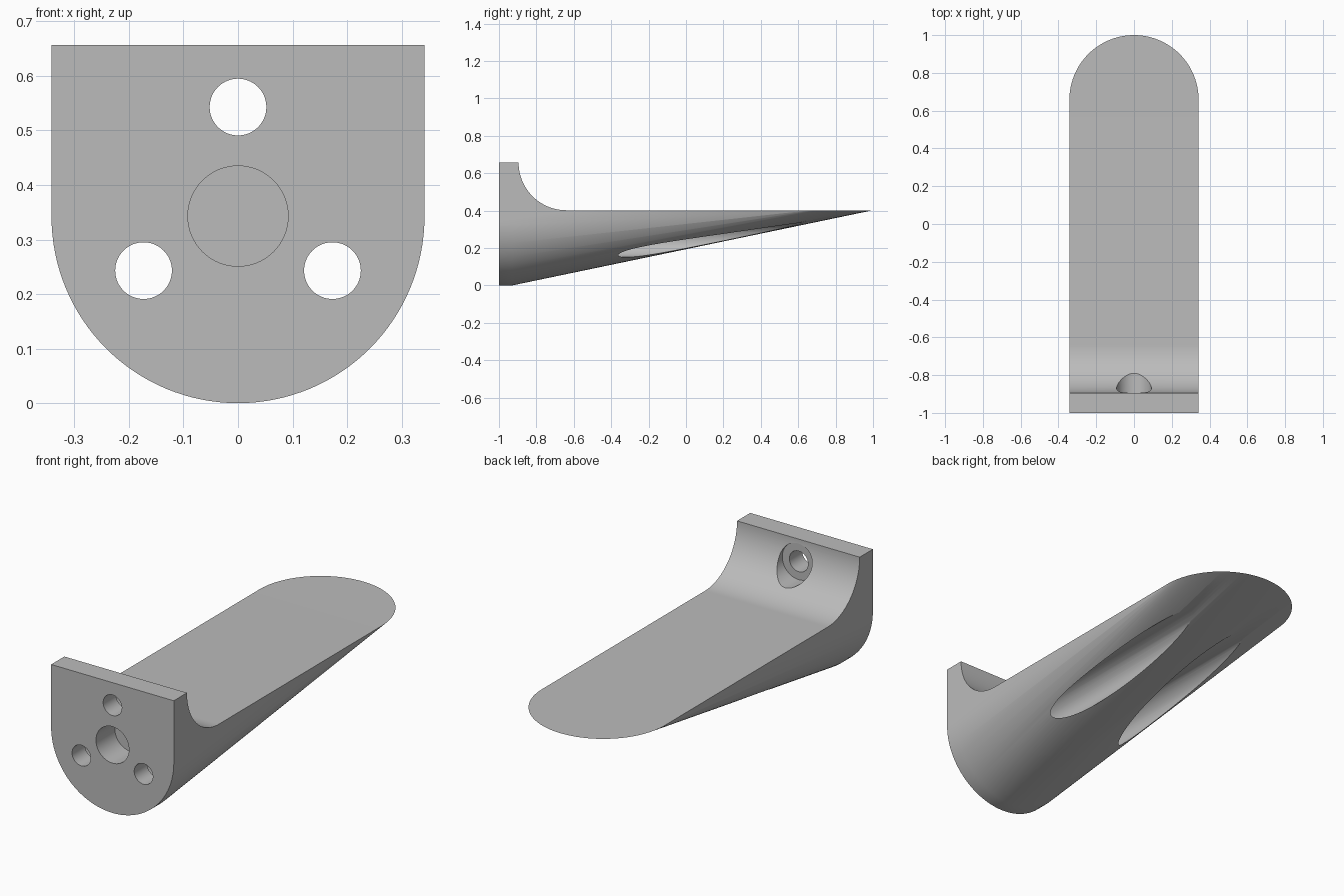
import bpy, bmesh, math
from mathutils import Matrix, Vector

if "Cube" in bpy.data.objects:
    bpy.data.objects.remove(bpy.data.objects["Cube"], do_unlink=True)

R = 0.342          # half width, also the radius of both rounded ends
TOP = 0.657        # top of the mounting plate
SHELF = 0.402      # flat upper surface
PLATE_BACK = -0.895
FILLET = TOP - SHELF
SEG = 64

grey = bpy.data.materials.new("plain_grey")
grey.use_nodes = True
grey.diffuse_color = (0.5, 0.5, 0.5, 1)
grey.node_tree.nodes["Principled BSDF"].inputs["Base Color"].default_value = (0.5, 0.5, 0.5, 1)


def make_object(name, bm):
    bmesh.ops.recalc_face_normals(bm, faces=bm.faces)
    mesh = bpy.data.meshes.new(name)
    bm.to_mesh(mesh)
    bm.free()
    mesh.materials.append(grey)
    obj = bpy.data.objects.new(name, mesh)
    bpy.context.collection.objects.link(obj)
    return obj


def arc(cx, cy, r, start, end, n=SEG):
    angles = [math.radians(start + (end - start) * i / n) for i in range(n + 1)]
    return [(cx + r * math.cos(a), cy + r * math.sin(a)) for a in angles]


def bore(name, x, z, r, y0, y1):
    bm = bmesh.new()
    place = Matrix.Translation((x, (y0 + y1) / 2, z)) @ Matrix.Rotation(math.pi / 2, 4, 'X')
    bmesh.ops.create_cone(bm, cap_ends=True, segments=SEG, radius1=r, radius2=r,
                          depth=y1 - y0, matrix=place)
    return make_object(name, bm)


# Body: hull of the U-shaped plate and the round tip
bm = bmesh.new()
u_profile = [(R, TOP), (-R, TOP)] + arc(0, R, R, 180, 360)
for y in (-1, -0.93):
    for x, z in u_profile:
        bm.verts.new((x, y, z))
for z in (SHELF, TOP):
    for x, y in arc(0, 1 - R, R, 0, 180):
        bm.verts.new((x, y, z))
hull = bmesh.ops.convex_hull(bm, input=bm.verts)
unused = {g for g in hull["geom_interior"] + hull["geom_unused"]
          if isinstance(g, bmesh.types.BMVert)}
bmesh.ops.delete(bm, geom=list(unused), context='VERTS')
bmesh.ops.dissolve_limit(bm, angle_limit=0.002, verts=bm.verts, edges=bm.edges)
body = make_object("wall_hook_body", bm)

# Cutter for the shelf and the concave fillet behind the plate
bm = bmesh.new()
side = arc(PLATE_BACK + FILLET, TOP, FILLET, 180, 270, 40)
side += [(1.2, SHELF), (1.2, TOP + 0.2), (PLATE_BACK, TOP + 0.2)]
face = bm.faces.new([bm.verts.new((-0.5, y, z)) for y, z in side])
swept = bmesh.ops.extrude_face_region(bm, geom=[face])
bmesh.ops.translate(bm, vec=Vector((1, 0, 0)),
                    verts=[g for g in swept["geom"] if isinstance(g, bmesh.types.BMVert)])
cutters = [make_object("shelf_cutter", bm)]

# Central blind recess, then three screw holes with counterbores
cutters.append(bore("recess_cutter", 0, 0.343, 0.092, -1.1, -0.85))
for i, angle in enumerate((90, 210, 330)):
    x = 0.2 * math.cos(math.radians(angle))
    z = 0.343 + 0.2 * math.sin(math.radians(angle))
    cutters.append(bore(f"screw_hole_cutter_{i}", x, z, 0.052, -1.1, -0.8))
    cutters.append(bore(f"counterbore_cutter_{i}", x, z, 0.092, PLATE_BACK - 0.003, 1.2))

for cutter in cutters:
    mod = body.modifiers.new(cutter.name, 'BOOLEAN')
    mod.operation = 'DIFFERENCE'
    mod.solver = 'EXACT'
    mod.object = cutter

# Apply the cuts and remove the helpers
bpy.ops.object.select_all(action='DESELECT')
body.select_set(True)
bpy.context.view_layer.objects.active = body
for cutter in cutters:
    bpy.ops.object.modifier_apply(modifier=cutter.name)
for cutter in cutters:
    bpy.data.objects.remove(cutter, do_unlink=True)
bpy.ops.object.shade_smooth_by_angle(angle=math.radians(30))
